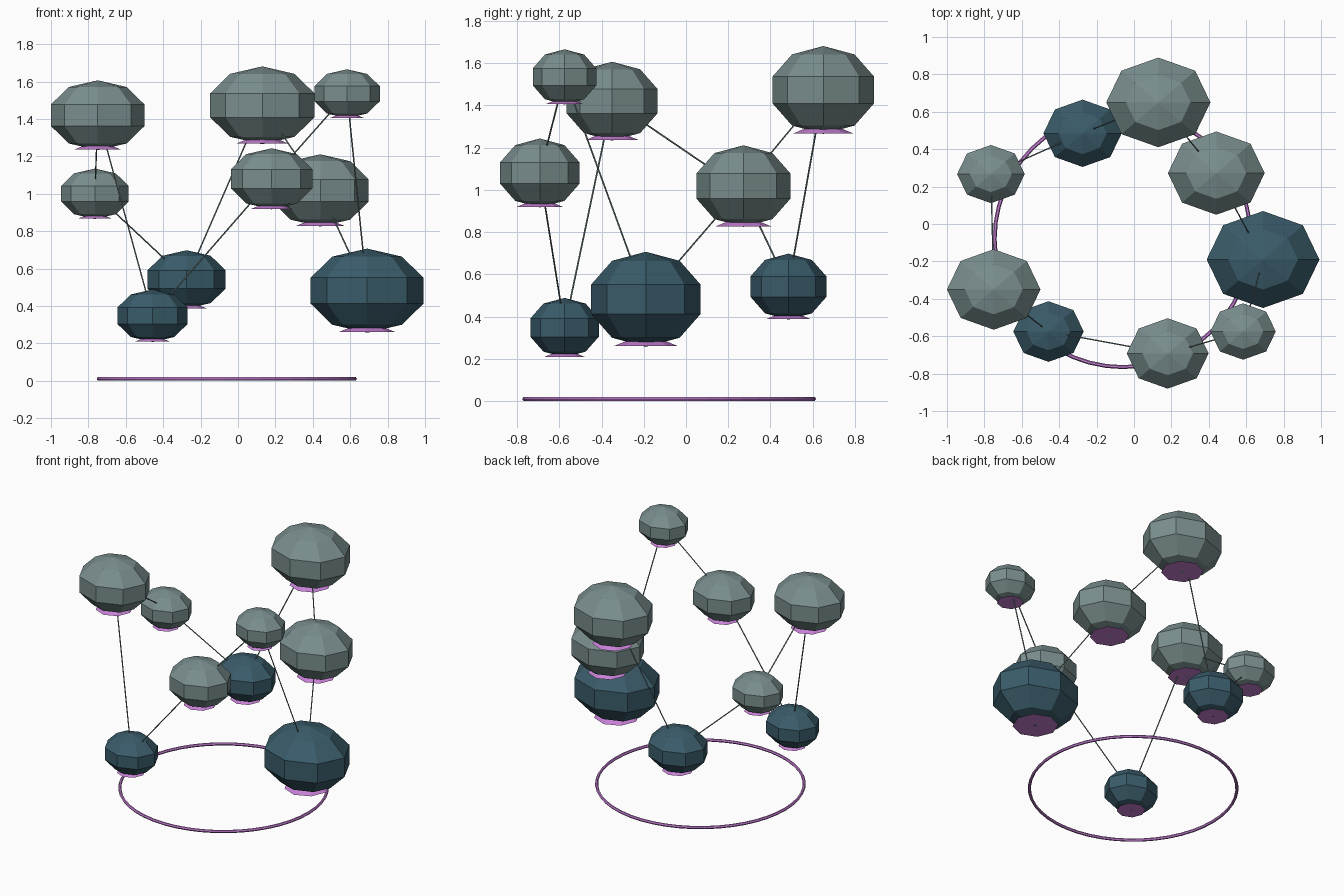
import bpy, math
from mathutils import Vector

if "Cube" in bpy.data.objects:
    bpy.data.objects.remove(bpy.data.objects["Cube"])


def material(name, rgb):
    m = bpy.data.materials.new(name)
    m.diffuse_color = (*rgb, 1)
    m.use_nodes = True
    m.node_tree.nodes["Principled BSDF"].inputs["Base Color"].default_value = m.diffuse_color
    return m


GREY = material("grey_stone", (0.195, 0.27, 0.27))
TEAL = material("dark_teal_stone", (0.042, 0.107, 0.144))
PURPLE = material("purple_glow", (0.58, 0.22, 0.68))


def finish(name, mat):
    ob = bpy.context.object
    ob.name = name
    ob.data.materials.append(mat)
    return ob


# Boulders around the ring: centre x, y, z, nominal radius, stone colour
boulders = [
    (0.13, 0.65, 1.473, 0.293, GREY),
    (0.44, 0.272, 1.018, 0.272, GREY),
    (0.69, -0.19, 0.482, 0.317, TEAL),
    (0.583, -0.575, 1.535, 0.184, GREY),
    (0.18, -0.692, 1.08, 0.230, GREY),
    (-0.457, -0.575, 0.348, 0.198, TEAL),
    (-0.75, -0.35, 1.42, 0.263, GREY),
    (-0.765, 0.267, 1.0, 0.190, GREY),
    (-0.275, 0.485, 0.542, 0.220, TEAL),
]
SQUASH = 0.71

for x, y, z, r, mat in boulders:
    # Faceted squashed boulder
    bpy.ops.mesh.primitive_uv_sphere_add(segments=8, ring_count=5, radius=r,
                                         location=(x, y, z))
    finish("boulder", mat).scale = (1, 0.86, SQUASH)
    # Flared hover plate under the boulder
    h = 0.2 * r
    bpy.ops.mesh.primitive_cone_add(vertices=8, radius1=0.48 * r, radius2=0, depth=h,
                                    location=(x, y, z - (SQUASH - 0.01) * r + h / 2))
    finish("hover_plate", PURPLE)

# Thin tethers joining each boulder to the next, closing the loop
for a, b in zip(boulders, boulders[1:] + boulders[:1]):
    p, q = Vector(a[:3]), Vector(b[:3])
    d = q - p
    bpy.ops.mesh.primitive_cylinder_add(vertices=6, radius=0.004, depth=d.length,
                                        location=(p + q) / 2)
    ob = finish("tether", GREY)
    ob.rotation_euler = d.to_track_quat('Z', 'Y').to_euler()

# Ground ring
bpy.ops.mesh.primitive_torus_add(major_segments=48, minor_segments=6, major_radius=0.685,
                                 minor_radius=0.0105, location=(-0.06, -0.08, 0.0105))
finish("ground_ring", PURPLE)
